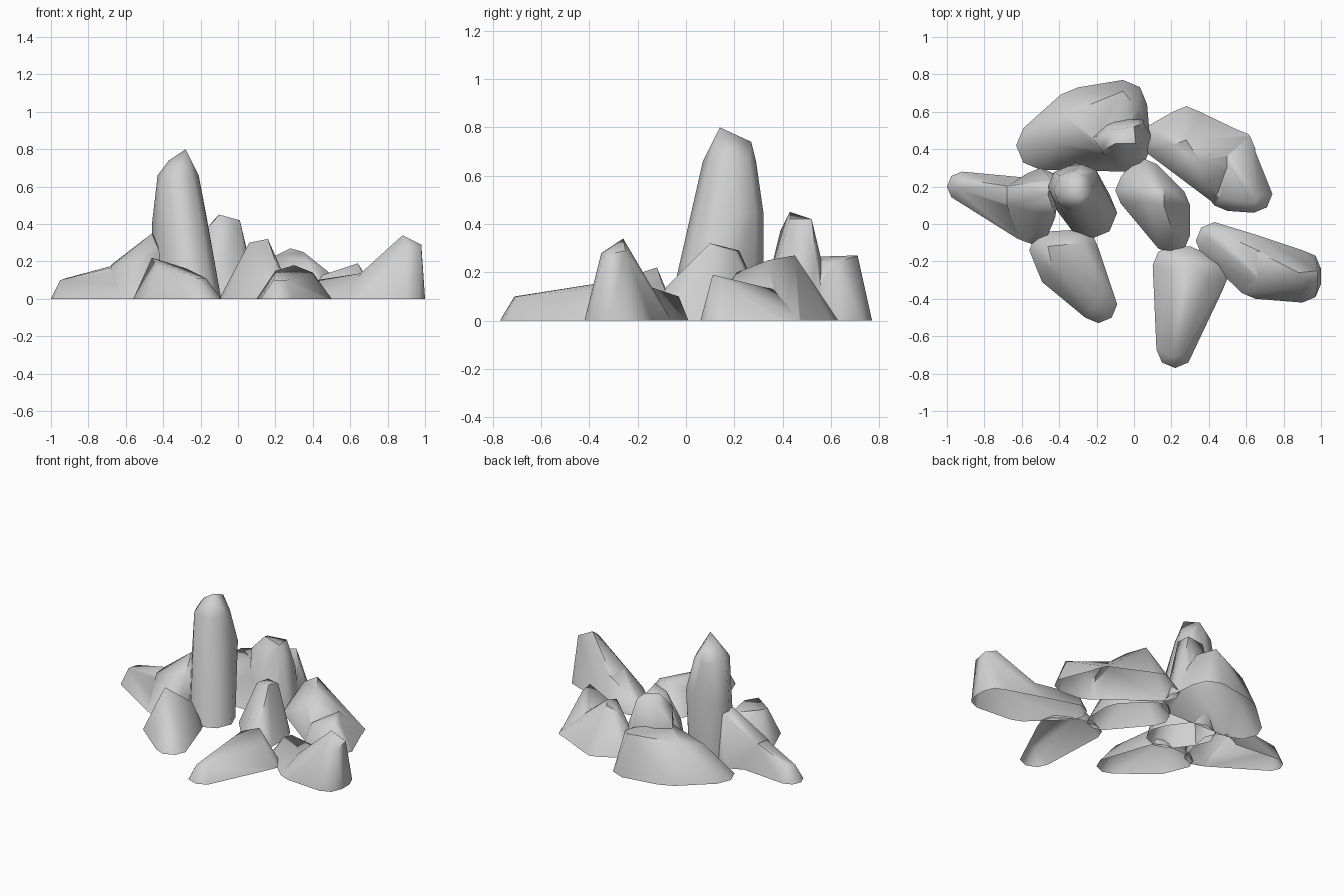
import bpy
import bmesh
import math

if "Cube" in bpy.data.objects:
    bpy.data.objects.remove(bpy.data.objects["Cube"], do_unlink=True)

# One stone colour for everything
GREY = (.63, .63, .63, 1)
stone = bpy.data.materials.new("grey_stone")
stone.use_nodes = True
stone.diffuse_color = GREY
shader = stone.node_tree.nodes["Principled BSDF"]
shader.inputs["Base Color"].default_value = GREY
shader.inputs["Roughness"].default_value = .9


def ring(x, y, z, radius, sides=8):
    """Level polygon that serves as one rounded corner of a rock."""
    steps = [math.tau * step / sides for step in range(sides)]
    return [(x + radius * math.cos(a), y + radius * math.sin(a), z) for a in steps]


def make_lump(name, foot, peaks, foot_radius=.1, shoulders=(), shoulder_radius=.1):
    """Wrap a tight skin around rings on the ground, raised rings and sharp peaks."""
    points = list(peaks)
    for x, y in foot:
        points += ring(x, y, 0, foot_radius)
    for x, y, z in shoulders:
        points += ring(x, y, z, shoulder_radius)
    bm = bmesh.new()
    verts = [bm.verts.new(point) for point in points]
    result = bmesh.ops.convex_hull(bm, input=verts, use_existing_faces=False)
    unused = {item for key in ("geom_interior", "geom_unused") for item in result[key]
              if isinstance(item, bmesh.types.BMVert)}
    bmesh.ops.delete(bm, geom=list(unused), context="VERTS")
    bmesh.ops.recalc_face_normals(bm, faces=bm.faces[:])
    mesh = bpy.data.meshes.new(name)
    bm.to_mesh(mesh)
    bm.free()
    mesh.materials.append(stone)
    lump = bpy.data.objects.new(name, mesh)
    bpy.context.collection.objects.link(lump)
    return lump


def open_underside(mesh):
    """Leave the rock as a hollow shell resting on the ground."""
    bm = bmesh.new()
    bm.from_mesh(mesh)
    floor = [face for face in bm.faces if all(vert.co.z < .001 for vert in face.verts)]
    bmesh.ops.delete(bm, geom=floor, context="FACES")
    bm.to_mesh(mesh)
    bm.free()


def make_rock(name, *lumps):
    """Fuse one or more lumps into a single hollow rock."""
    rock, *extras = [make_lump(name, **lump) for lump in lumps]
    bpy.ops.object.select_all(action="DESELECT")
    rock.select_set(True)
    bpy.context.view_layer.objects.active = rock
    for extra in extras:
        union = rock.modifiers.new("fuse", "BOOLEAN")
        union.operation = "UNION"
        union.solver = "EXACT"
        union.object = extra
        bpy.ops.object.modifier_apply(modifier=union.name)
        bpy.data.objects.remove(extra, do_unlink=True)
    open_underside(rock.data)
    bpy.ops.object.shade_smooth_by_angle(angle=math.radians(55))


# Tall spire
make_rock("spire_rock", dict(
    foot=[(-.32, .18), (-.23, .06)], foot_radius=.14,
    shoulders=[(-.35, .2, .4), (-.28, .21, .45), (-.32, .18, .66)], shoulder_radius=.11,
    peaks=[(-.28, .14, .8), (-.37, .16, .74), (-.3, .27, .74)]))

# Back rock: broad body with a blunt horn
make_rock(
    "back_rock",
    dict(foot=[(-.5, .42), (-.3, .6), (-.06, .64), (-.04, .41)], foot_radius=.13,
         peaks=[(-.44, .44, .2), (-.38, .58, .24), (-.06, .71, .27), (.02, .62, .24),
                (-.1, .38, .26)]),
    dict(foot=[(-.06, .46)], foot_radius=.16,
         peaks=[(-.1, .43, .45), (.01, .43, .42), (0, .52, .42), (-.13, .5, .42),
                (-.17, .39, .37), (.05, .54, .25), (-.22, .46, .25)]))

# Left rock: low tail climbing to the spire
make_rock(
    "left_rock",
    dict(foot=[(-.92, .2), (-.6, .17), (-.57, -.02)], foot_radius=.08,
         peaks=[(-.95, .19, .1), (-.92, .24, .11), (-.66, .2, .18), (-.66, .1, .17)]),
    dict(foot=[(-.58, .15), (-.5, .2), (-.54, -.01)],
         peaks=[(-.68, .2, .18), (-.68, .1, .17), (-.46, .16, .35), (-.44, .24, .33),
                (-.42, .04, .25)]))

# Front left rock
make_rock("front_left_rock", dict(
    foot=[(-.46, -.14), (-.42, -.24), (-.29, -.13), (-.19, -.43)],
    peaks=[(-.46, -.12, .22), (-.27, -.1, .16), (-.43, -.26, .17), (-.17, -.38, .11),
           (-.22, -.46, .11)]))

# Centre rock
make_rock("centre_rock", dict(
    foot=[(0, .18), (.05, .25), (.2, .1), (.2, -.06)],
    peaks=[(.06, .12, .3), (.16, .1, .32), (.16, .2, .29), (.07, .22, .29),
           (.22, -.08, .14)]))

# Back right rock: a high end, a dip and a lower end
make_rock(
    "back_right_rock",
    dict(foot=[(.14, .45), (.28, .53), (.55, .4), (.5, .18)],
         peaks=[(.28, .45, .27), (.2, .42, .23), (.35, .34, .25), (.37, .21, .2),
                (.5, .3, .13)]),
    dict(foot=[(.4, .3), (.54, .41), (.64, .16), (.5, .17)],
         peaks=[(.64, .11, .19), (.66, .16, .16), (.5, .36, .13), (.46, .14, .13)]))

# Right rock: low tail rising to a blunt peak
make_rock(
    "right_rock",
    dict(foot=[(.43, -.09), (.66, -.16), (.65, -.3)],
         peaks=[(.42, -.03, .1), (.39, -.07, .09), (.68, -.15, .14), (.68, -.3, .14)]),
    dict(foot=[(.66, -.16), (.65, -.3), (.9, -.24), (.9, -.32)],
         peaks=[(.66, -.15, .14), (.66, -.3, .14), (.88, -.26, .34), (.98, -.25, .29),
                (.98, -.34, .27), (.9, -.35, .28)]))

# Front rock
make_rock("front_rock", dict(
    foot=[(.2, -.22), (.3, -.22), (.4, -.29), (.22, -.67)],
    peaks=[(.19, -.71, .1), (.26, -.7, .1), (.2, -.25, .15), (.3, -.2, .18),
           (.4, -.29, .14)]))
